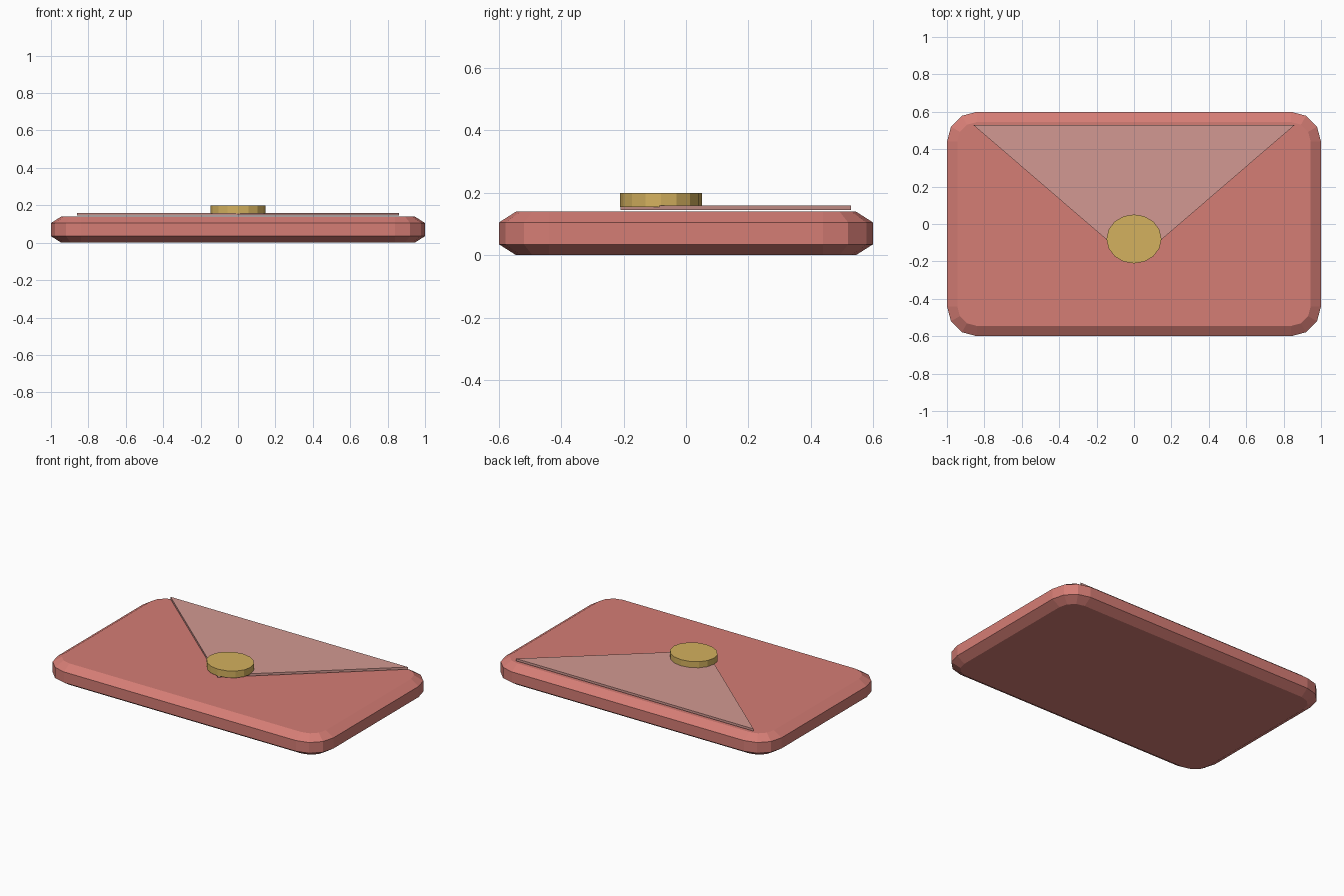
import bpy, bmesh, math

if "Cube" in bpy.data.objects:
    bpy.data.objects.remove(bpy.data.objects["Cube"])


def material(name, rgb):
    lin = [((c / 255 + 0.055) / 1.055) ** 2.4 for c in rgb]
    m = bpy.data.materials.new(name)
    m.diffuse_color = (*lin, 1)
    m.use_nodes = True
    m.node_tree.nodes["Principled BSDF"].inputs["Base Color"].default_value = m.diffuse_color
    return m


def loft(name, rings, mat):
    """Solid through stacked rings of points, capped at both ends."""
    bm = bmesh.new()
    loops = [[bm.verts.new(p) for p in ring] for ring in rings]
    n = len(loops[0])
    for a, b in zip(loops, loops[1:]):
        for i in range(n):
            j = (i + 1) % n
            bm.faces.new((a[i], a[j], b[j], b[i]))
    bm.faces.new(loops[0][::-1])
    bm.faces.new(loops[-1])
    bmesh.ops.recalc_face_normals(bm, faces=bm.faces)
    me = bpy.data.meshes.new(name)
    bm.to_mesh(me)
    bm.free()
    me.materials.append(mat)
    ob = bpy.data.objects.new(name, me)
    bpy.context.collection.objects.link(ob)
    return ob


def rounded_rect(r, z, cx=0.84, cy=0.44, steps=3):
    pts = []
    for q, (sx, sy) in enumerate(((1, 1), (-1, 1), (-1, -1), (1, -1))):
        for k in range(steps + 1):
            a = math.pi / 2 * (q + k / steps)
            pts.append((sx * cx + r * math.cos(a), sy * cy + r * math.sin(a), z))
    return pts


def ellipse(rx, ry, y, z, n=16):
    return [(rx * math.cos(2 * math.pi * i / n),
             y + ry * math.sin(2 * math.pi * i / n), z) for i in range(n)]


red = material("coral red", (213, 125, 117))
pale = material("pale pink", (210, 153, 146))
gold = material("gold", (212, 177, 94))

# Envelope body with chamfered rims
loft("envelope_body", [rounded_rect(r, z) for r, z in
                       ((0.105, 0), (0.16, 0.035), (0.16, 0.105), (0.105, 0.14))], red)

# Triangular flap plate
tri = ((0.86, 0.53), (-0.86, 0.53), (0, -0.21))
loft("flap", [[(x, y, z) for x, y in tri] for z in (0.145, 0.16)], pale)

# Oval seal
loft("seal", [ellipse(0.147, 0.131, -0.08, z) for z in (0.155, 0.2)], gold)
